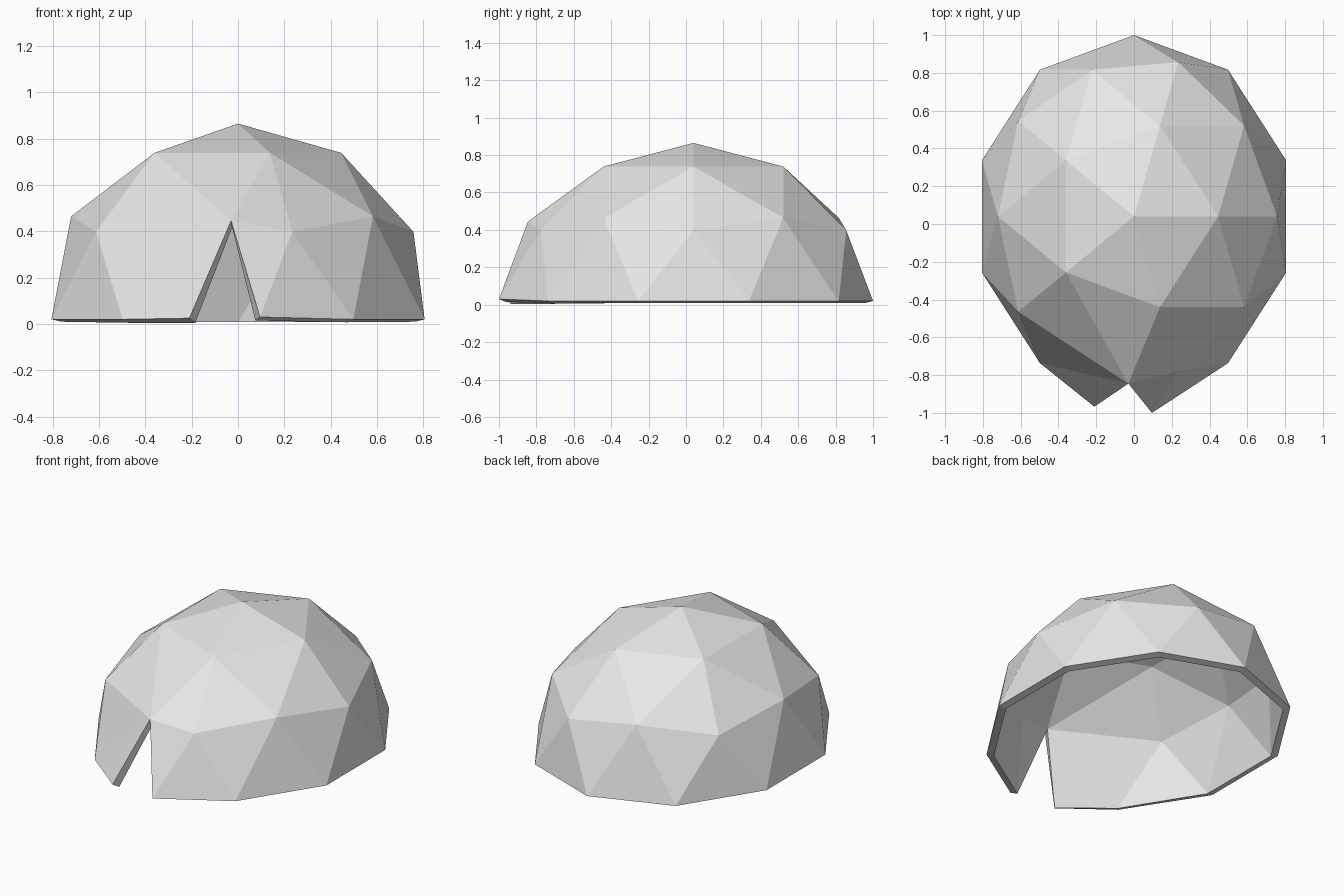
import bpy
import bmesh
from mathutils import Vector

cube = bpy.data.objects.get("Cube")
if cube:
    bpy.data.objects.remove(cube, do_unlink=True)

# Plain grey shell material
grey = bpy.data.materials.new("light_grey")
grey.use_nodes = True
colour = (0.8, 0.8, 0.8, 1)
grey.diffuse_color = colour
grey.node_tree.nodes["Principled BSDF"].inputs["Base Color"].default_value = colour


def nearest(verts, point):
    return min(verts, key=lambda v: (v.co - Vector(point)).length)


# Faceted dome: upper half of an icosphere
bm = bmesh.new()
bmesh.ops.create_icosphere(bm, subdivisions=2, radius=1)
bmesh.ops.delete(bm, geom=[v for v in bm.verts if v.co.z < -0.05], context="VERTS")

# Slit the front seam that rises from the rim to the doorway peak
foot = nearest(bm.verts, (0, -1, 0))
peak = nearest(bm.verts, (-0.26, -0.81, 0.53))
seam = bm.edges.get((foot, peak))
bmesh.ops.split_edges(bm, edges=[seam])
peak = nearest(bm.verts, (-0.26, -0.81, 0.53))
feet = [v for v in bm.verts if (v.co - Vector((0, -1, 0))).length < 0.01]
feet.sort(key=lambda v: sum(f.calc_center_median().x for f in v.link_faces) / len(v.link_faces))

# Stretch the dome to an oval plan
for v in bm.verts:
    v.co = Vector((v.co.x * 0.847, v.co.y * 0.96 + 0.04, v.co.z * 0.845 + 0.02))

# Pull the doorway open
feet[0].co = (-0.21, -0.967, 0.025)
feet[-1].co = (0.095, -1.0, 0.03)
peak.co = (-0.03, -0.845, 0.445)

bmesh.ops.recalc_face_normals(bm, faces=bm.faces)
if sum(f.normal.z for f in bm.faces) < 0:
    bmesh.ops.reverse_faces(bm, faces=bm.faces)
mesh = bpy.data.meshes.new("dome_shell")
bm.to_mesh(mesh)
bm.free()
mesh.materials.append(grey)

dome = bpy.data.objects.new("dome_shell", mesh)
bpy.context.collection.objects.link(dome)

# Wall thickness, inwards
wall = dome.modifiers.new("wall", "SOLIDIFY")
wall.thickness = 0.045
wall.offset = -1
